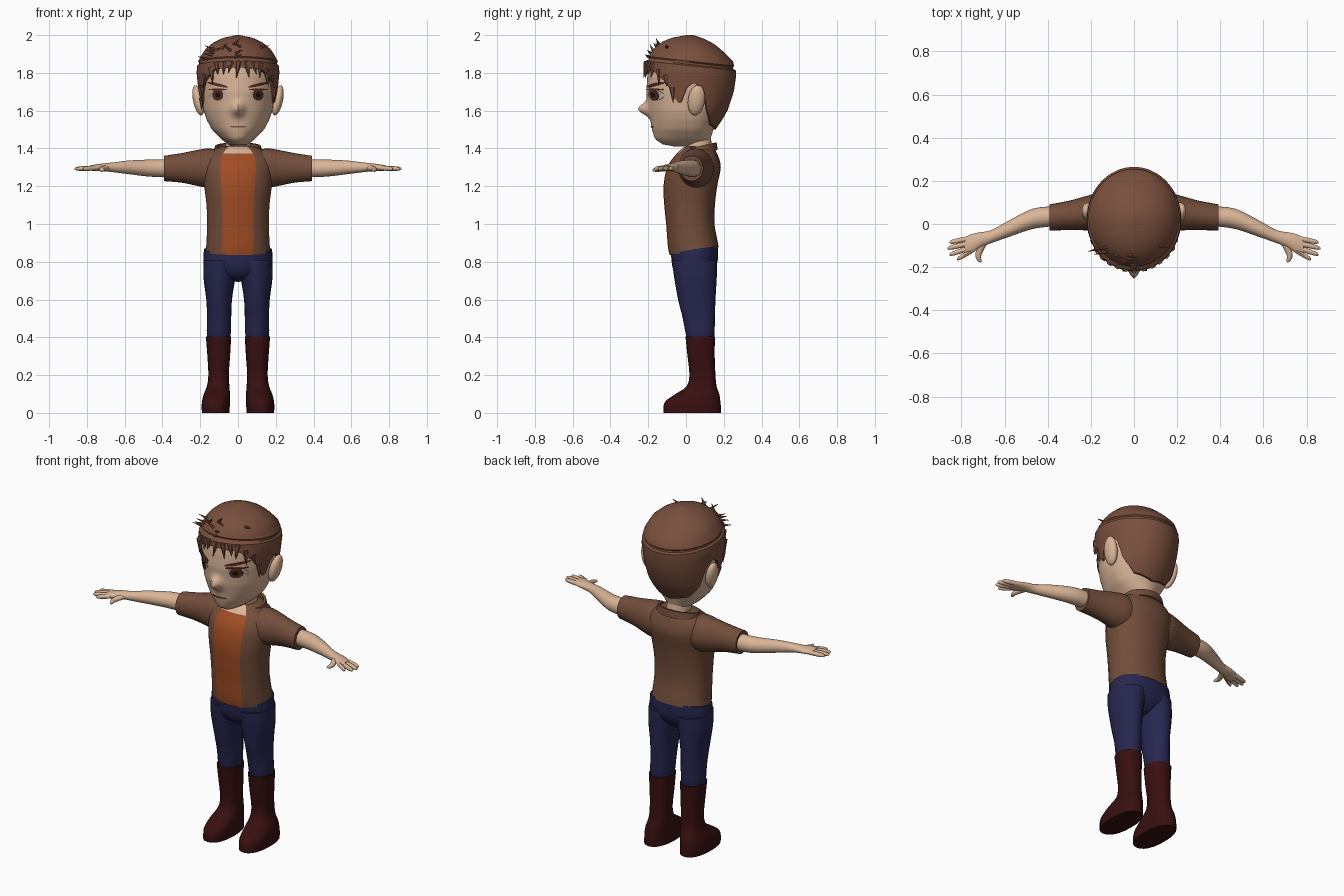
import bpy, bmesh, math, random
from mathutils import Vector, Matrix

cube = bpy.data.objects.get("Cube")
if cube:
    bpy.data.objects.remove(cube, do_unlink=True)
random.seed(4)
made = []


def material(name, *rgb):
    m = bpy.data.materials.new(name)
    m.use_nodes = True
    m.diffuse_color = (*rgb, 1)
    bsdf = next(n for n in m.node_tree.nodes if n.type == 'BSDF_PRINCIPLED')
    bsdf.inputs["Base Color"].default_value = (*rgb, 1)
    return m


SKIN = material("skin", .7, .46, .31)
HAIR = material("hair_brown", .19, .078, .046)
JACKET = material("jacket_brown", .17, .075, .043)
SHIRT = material("shirt_orange", .36, .075, .018)
PANTS = material("trouser_navy", .02, .02, .08)
BOOT = material("boot_dark_red", .04, .005, .005)
WHITE = material("eye_white", .55, .46, .4)
IRIS = material("iris_brown", .1, .025, .015)
PUPIL = material("pupil_black", .01, .006, .006)
LIP = material("lip_line", .2, .1, .07)


def finish(name, bm, mats):
    bmesh.ops.recalc_face_normals(bm, faces=bm.faces[:])
    mesh = bpy.data.meshes.new(name)
    bm.to_mesh(mesh)
    bm.free()
    for m in mats:
        mesh.materials.append(m)
    ob = bpy.data.objects.new(name, mesh)
    bpy.context.collection.objects.link(ob)
    made.append(ob)
    return ob


def skin_rows(name, rows, mats, rule=None, caps=(True, True)):
    """Closed loops of points joined row to row."""
    bm = bmesh.new()
    vs = [[bm.verts.new(p) for p in row] for row in rows]
    n = len(rows[0])
    for lo, hi in zip(vs, vs[1:]):
        for i in range(n):
            j = (i + 1) % n
            f = bm.faces.new((lo[i], lo[j], hi[j], hi[i]))
            if rule:
                f.material_index = rule(i, f.calc_center_median().z)
    for cap, row in zip(caps, (vs[0], vs[-1])):
        if cap:
            bm.faces.new(row)
    return finish(name, bm, mats)


def refine(rings, k):
    """Catmull-Rom steps between rings."""
    out = []
    for i in range(len(rings) - 1):
        a, b, c, d = (rings[max(0, min(len(rings) - 1, i + o))] for o in (-1, 0, 1, 2))
        for s in range(k):
            t = s / k
            out.append([.5 * (2 * q + (r - p) * t + (2 * p - 5 * q + 4 * r - e) * t * t
                              + (3 * q - p - 3 * r + e) * t ** 3)
                        for p, q, r, e in zip(a, b, c, d)])
    return out + [list(rings[-1])]


def loft(name, rings, mats, n=24, axis='z', power=2, side=1, k=3, rule=None, tilt=None):
    """Rings are centre x, y, z and two radii across the axis."""
    u, v = {'x': (1, 2), 'y': (0, 2), 'z': (0, 1)}[axis]
    bend = lambda w: math.copysign(abs(w) ** (2 / power), w)
    rows = []
    for *c, ru, rv in refine(rings, k):
        row = []
        for i in range(n):
            a = math.tau * i / n
            p = Vector(c)
            p[u] += ru * bend(math.sin(a))
            p[v] -= rv * bend(math.cos(a))
            p.x *= side
            if tilt:
                p.z += tilt(p)
            row.append(p)
        rows.append(row)
    return skin_rows(name, rows, mats, rule)


def lookup(table, z):
    for lo, hi in zip(table, table[1:]):
        if z <= hi[0]:
            t = max(0, (z - lo[0]) / (hi[0] - lo[0]))
            return [p + (q - p) * t for p, q in zip(lo, hi)][1:]
    return table[-1][1:]


# Head and hair outlines: height, half width, front, back
MID = .02
FACE = [(1.41, .03, -.06, .1), (1.42, .05, -.12, .12), (1.45, .09, -.165, .13),
        (1.5, .138, -.18, .145), (1.55, .165, -.188, .17), (1.6, .182, -.198, .2),
        (1.7, .195, -.21, .235), (1.78, .2, -.205, .245), (1.86, .195, -.195, .235),
        (1.95, .11, -.11, .12)]
LOCKS = [(1.5, .135, -.17, .155), (1.55, .17, -.19, .188), (1.6, .19, -.205, .217),
         (1.7, .206, -.217, .25), (1.8, .216, -.218, .264), (1.86, .212, -.212, .25),
         (1.92, .178, -.178, .19), (1.96, .132, -.135, .14), (1.985, .08, -.08, .085),
         (2, .01, 0, .04)]
HAIRLINE = [(0, 1.83), (35, 1.82), (58, 1.75), (72, 1.66), (77, 1.63), (86, 1.72),
            (96, 1.75), (108, 1.71), (117, 1.6), (135, 1.525), (180, 1.5)]


def around(table, a, z, scale=1.0):
    rx, yf, yb = lookup(table, z)
    depth = MID - yf if math.cos(a) > 0 else yb - MID
    return Vector((rx * scale * math.sin(a), MID - depth * scale * math.cos(a), z))


def nose(x, z):
    return .056 * math.exp(-(x / .028) ** 2 - ((z - 1.608) / .033) ** 2)


def hairline(a):
    deg = abs((math.degrees(a) + 180) % 360 - 180)
    return lookup(HAIRLINE, deg)[0]


rows = []
for r in range(46):
    z = 1.41 + .54 * r / 45
    row = [around(FACE, math.tau * i / 80, z) for i in range(80)]
    for p in row:
        if p.y < MID:
            p.y -= nose(p.x, z)
    rows.append(row)
skin_rows("head", rows, [SKIN])

# Hair shell with a groove running round the crown
columns = []
for i in range(96):
    a = math.tau * i / 96
    low, groove = hairline(a), 1.875 - .025 * (1 - math.cos(a))
    col = [around(LOCKS, a, low, .9)]
    col += [around(LOCKS, a, low + (groove - .012 - low) * t / 9, 1.015) for t in range(10)]
    col += [around(LOCKS, a, groove + d, s) for d, s in ((-.005, .965), (.005, .965), (.012, 1))]
    col += [around(LOCKS, a, groove + .012 + (1.988 - groove) * math.sin(t * math.pi / 20))
            for t in range(1, 11)]
    columns.append(col)
skin_rows("hair", list(zip(*columns)), [HAIR], caps=(False, True))

# Fringe and loose tufts
bm = bmesh.new()


def tuft(base, tip, radius):
    d = tip - base
    place = Matrix.Translation((base + tip) / 2) @ d.to_track_quat('Z', 'Y').to_matrix().to_4x4()
    bmesh.ops.create_cone(bm, cap_ends=True, segments=6, radius1=radius, radius2=.001,
                          depth=d.length, matrix=place)


for deg in range(-76, 77, 11):
    a = math.radians(deg)
    z = hairline(a)
    tip = around(LOCKS, a + random.uniform(-.1, .1), z - random.uniform(.025, .06), 1.03)
    tuft(around(LOCKS, a, z + .03, .98), tip, .018)
for _ in range(12):
    a = math.radians(random.uniform(-65, 55))
    base = around(LOCKS, a, random.uniform(1.87, 1.95), .99)
    out = (base - Vector((0, MID, 1.75))).normalized()
    lean = Vector((random.choice((-1, 1)) * .035, 0, random.uniform(-.01, .02)))
    tuft(base, base + out * .025 + lean, .009)
finish("hair_tufts", bm, [HAIR])


def plate(name, x, z, rx, rz, mat, lift, slope=0.0):
    """Thin oval lying on the face."""
    def ring(s, off):
        pts = []
        for i in range(24):
            a = math.tau * i / 24
            px = x + s * rx * math.cos(a)
            pz = z + s * rz * math.sin(a) + slope * (px - x)
            w, yf, _ = lookup(FACE, pz)
            y = MID - (MID - yf) * math.sqrt(1 - (px / w) ** 2) - nose(px, pz)
            pts.append((px, y - off, pz))
        return pts
    skin_rows(name, [ring(.1, lift), ring(.55, lift), ring(1, lift), ring(1, 0)], [mat])


plate("mouth", 0, 1.515, .045, .005, LIP, .004)
for side, tag in ((1, "left"), (-1, "right")):
    # Face details
    plate(tag + "_eye", side * .107, 1.683, .048, .03, WHITE, .003)
    plate(tag + "_iris", side * .107, 1.683, .029, .03, IRIS, .006)
    plate(tag + "_pupil", side * .107, 1.683, .013, .014, PUPIL, .008)
    plate(tag + "_upper_lid", side * .107, 1.712, .05, .005, IRIS, .007)
    plate(tag + "_eyebrow", side * .108, 1.737, .055, .008, IRIS, .005, side * .22)
    bm = bmesh.new()
    place = (Matrix.Translation((side * .21, .055, 1.655))
             @ Matrix.Rotation(side * math.radians(12), 4, 'Y')
             @ Matrix.Rotation(math.radians(-8), 4, 'X') @ Matrix.Diagonal((.028, .045, .082, 1)))
    bmesh.ops.create_uvsphere(bm, u_segments=20, v_segments=14, radius=1, matrix=place)
    finish(tag + "_ear", bm, [SKIN])

    # Sleeve, bare arm and hand
    loft(tag + "_sleeve", [(.08, .05, 1.29, .09, .095), (.15, .052, 1.295, .095, .105),
                           (.22, .05, 1.297, .08, .094), (.3, .04, 1.297, .068, .078),
                           (.392, .03, 1.294, .061, .067)], [JACKET], axis='x', side=side)
    loft(tag + "_arm", [(.37, .036, 1.295, .046, .048), (.47, .024, 1.296, .047, .045),
                        (.58, -.022, 1.3, .038, .036), (.66, -.058, 1.3, .03, .026),
                        (.71, -.073, 1.3, .035, .021), (.75, -.09, 1.298, .044, .018),
                        (.785, -.1, 1.296, .038, .013)], [SKIN], axis='x', side=side)
    fingers = ((.065, .855, .085), (.086, .865, .113), (.107, .855, .142), (.124, .82, .163))
    for f, (y, tip_x, tip_y) in enumerate(fingers):
        path = [(.75 + (tip_x - .75) * t, -y - (tip_y - y) * t, 1.297 - .005 * t, r, r)
                for t, r in ((0, .012), (.5, .013), (.9, .01), (1, .003))]
        loft(f"{tag}_finger_{f + 1}", path, [SKIN], n=10, axis='x', side=side, k=2)
    loft(tag + "_thumb", [(.69, -.075, 1.298, .02, .015), (.712, -.115, 1.293, .018, .014),
                          (.722, -.15, 1.288, .013, .012), (.715, -.172, 1.286, .009, .008),
                          (.712, -.178, 1.286, .003, .003)], [SKIN], n=12, axis='y', side=side)

    # Trouser leg and boot
    loft(tag + "_trouser_leg", [(.09, .045, .81, .092, .12), (.098, .05, .72, .085, .113),
                                (.1, .057, .6, .068, .099), (.1, .068, .5, .064, .085),
                                (.102, .075, .41, .063, .075), (.102, .076, .36, .05, .06)],
         [PANTS], side=side)
    loft(tag + "_boot", [(.103, .075, .405, .067, .078), (.102, .08, .3, .06, .072),
                         (.103, .087, .2, .054, .069), (.105, .082, .14, .06, .08),
                         (.112, .06, .1, .069, .116), (.117, .036, .06, .074, .146),
                         (.118, .033, .02, .074, .153), (.118, .033, 0, .073, .152)],
         [BOOT], power=2.3, side=side)

# Trouser seat
hem = lambda p: .15 * (p.y - .04) * max(0, min(1, (1 - p.z) / .12))
loft("trouser_seat", [(0, .05, .7, .03, .05), (0, .05, .74, .13, .1), (0, .048, .79, .18, .12),
                      (0, .045, .865, .18, .125)], [PANTS], power=2.2, tilt=hem)


# Jacket with the shirt showing down the front
def panel(i, z):
    if i in (0, 1, 24, 25):
        return 1 if z < 1.37 else 2
    return 0


loft("jacket", [(0, .043, .855, .173, .13), (0, .035, .9, .168, .131), (0, .023, 1, .165, .128),
                (0, .019, 1.1, .168, .134), (0, .023, 1.2, .18, .142), (0, .042, 1.3, .19, .142),
                (0, .055, 1.36, .172, .115), (0, .065, 1.4, .12, .085), (0, .07, 1.41, .09, .07)],
     [JACKET, SHIRT, SKIN], n=26, power=2.2, rule=panel, tilt=hem, k=4)

# Neck and open collar
loft("neck", [(0, .07, 1.34, .07, .07), (0, .068, 1.4, .066, .07), (0, .06, 1.47, .066, .07)], [SKIN])
rows = []
for i in range(33):
    a = math.radians(38 + 284 * i / 32)
    row = []
    for rx, ry, z in ((.132, .1, 1.37), (.122, .094, 1.412), (.108, .08, 1.412), (.108, .08, 1.37)):
        y = .068 - ry * math.cos(a)
        row.append((rx * math.sin(a), y, z + .22 * (y - .068)))
    rows.append(row)
skin_rows("collar", rows, [JACKET])

# Smooth shading with crisp edges
bpy.ops.object.select_all(action='DESELECT')
for ob in made:
    ob.select_set(True)
bpy.context.view_layer.objects.active = made[0]
bpy.ops.object.shade_smooth_by_angle(angle=math.radians(40))
